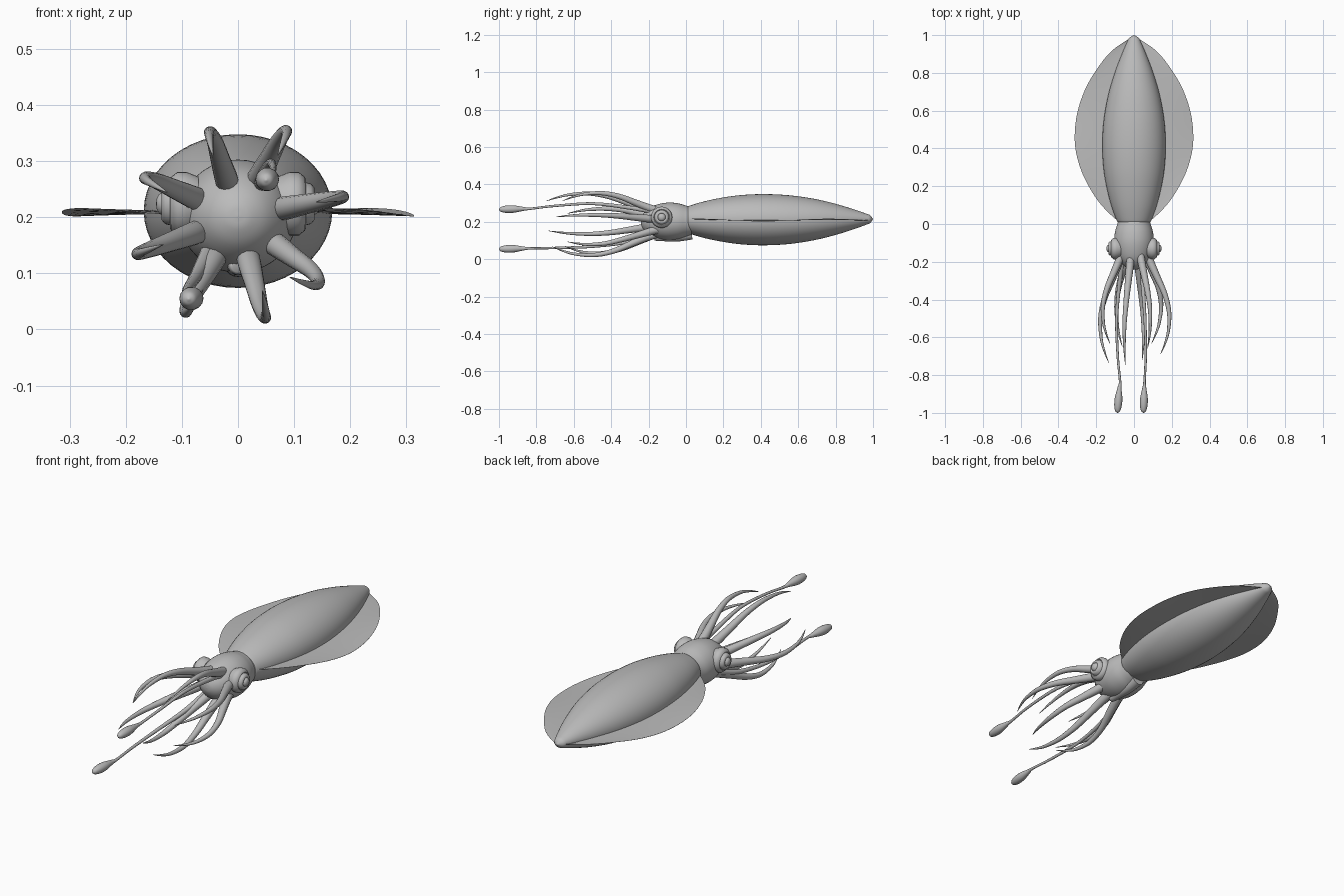
import bpy, bmesh, math
from mathutils import Vector

cube = bpy.data.objects.get("Cube")
if cube:
    bpy.data.objects.remove(cube, do_unlink=True)

GREY = (0.5, 0.5, 0.5, 1)
skin = bpy.data.materials.new("soft grey skin")
skin.use_nodes = True
skin.diffuse_color = GREY
skin.node_tree.nodes["Principled BSDF"].inputs["Base Color"].default_value = GREY


def finish(name, bm, angle=50):
    bmesh.ops.recalc_face_normals(bm, faces=bm.faces)
    mesh = bpy.data.meshes.new(name)
    bm.to_mesh(mesh)
    bm.free()
    mesh.materials.append(skin)
    obj = bpy.data.objects.new(name, mesh)
    bpy.context.collection.objects.link(obj)
    bpy.ops.object.select_all(action='DESELECT')
    obj.select_set(True)
    bpy.context.view_layer.objects.active = obj
    bpy.ops.object.shade_smooth_by_angle(angle=math.radians(angle))
    return obj


def smooth(points, steps=5):
    """Catmull-Rom samples through points of any dimension."""
    pts = [Vector(p) for p in points]
    pts = [2 * pts[0] - pts[1]] + pts + [2 * pts[-1] - pts[-2]]
    out = []
    for a, b, c, d in zip(pts, pts[1:], pts[2:], pts[3:]):
        for i in range(steps):
            t = i / steps
            out.append(0.5 * (2 * b + (c - a) * t + (2 * a - 5 * b + 4 * c - d) * t * t
                              + (3 * b - a - 3 * c + d) * t ** 3))
    return out + [pts[-2]]


def tube(name, stations, sides=16, flat=1.0, follow=True):
    """Closed tube through (x, y, z, radius) stations; flat squashes its height."""
    bm = bmesh.new()
    rings = []
    centres = [Vector(s[:3]) for s in stations]
    for i, s in enumerate(stations):
        lo, hi = (max(i - 1, 0), min(i + 1, len(stations) - 1)) if follow else (0, -1)
        tangent = (centres[hi] - centres[lo]).normalized()
        ref = Vector((0, 1, 0)) if abs(tangent.x) > 0.9 else Vector((1, 0, 0))
        up = tangent.cross(ref).normalized()
        side = up.cross(tangent)
        r = max(s[3], 0.0008)
        rings.append([bm.verts.new(centres[i] + side * r * math.cos(k * math.tau / sides)
                                   + up * r * flat * math.sin(k * math.tau / sides))
                      for k in range(sides)])
    for a, b in zip(rings, rings[1:]):
        for k in range(sides):
            n = (k + 1) % sides
            bm.faces.new((a[k], a[n], b[n], b[k]))
    bm.faces.new(rings[0])
    bm.faces.new(rings[-1])
    return finish(name, bm)


# Mantle: long flattened spindle with an open-looking rim at the head end
mantle = [(0.012, .085), (.02, .092), (.1, .121), (.2, .146), (.3, .162), (.42, .168),
          (.55, .160), (.68, .137), (.8, .102), (.9, .064), (.96, .038), (.985, .025), (1, .001)]
tube("mantle", smooth([(0, y, .211 + .006 * max(y - .5, 0), r) for y, r in mantle], 4),
     48, .815, follow=False)

# Head
head = [(.03, .08), (0, .088), (-.04, .1), (-.09, .105), (-.14, .098), (-.185, .082),
        (-.22, .055), (-.238, .025), (-.242, .001)]
tube("head", smooth([(0, y, .202, r) for y, r in head], 4), 40, .96, follow=False)

# Siphon under the head
tube("siphon", smooth([(0, .03, .135, .03), (0, -.05, .122, .028), (0, -.12, .117, .021),
                       (0, -.165, .115, .016), (0, -.168, .115, .001)], 4), 20)

# Eyes: stepped domes with an iris ring and a pupil
eye = [(.07, .048), (.092, .057), (.108, .057), (.119, .048), (.121, .043), (.118, .039),
       (.130, .036), (.136, .029), (.136, .024), (.133, .021), (.141, .017), (.145, .009),
       (.146, .001)]
for side, label in ((1, "left"), (-1, "right")):
    tube(label + "_eye", [(side * x, -.13, .224, r) for x, r in eye], 28, follow=False)

# Fins: thin, gently waved leaves
outline = smooth([(.085, .015), (.15, .075), (.21, .15), (.27, .26), (.305, .37), (.314, .47),
                  (.3, .59), (.26, .71), (.2, .815), (.12, .915), (.015, .988)], 4)
for side, label in ((1, "left"), (-1, "right")):
    bm = bmesh.new()
    layers = []
    for half in (.002, -.002):
        rows = []
        for x, y in outline:
            rows.append([bm.verts.new((side * x * t, y, .209 + half * (1.2 - t)
                                       + .007 * t * t * math.sin(9 * y + side)))
                         for t in (0, .25, .5, .75, .9, 1)])
        layers.append(rows)
        for a, b in zip(rows, rows[1:]):
            for k in range(5):
                bm.faces.new((a[k], a[k + 1], b[k + 1], b[k]))
    top, bottom = layers
    for i in range(len(outline) - 1):
        bm.faces.new((top[i][-1], top[i + 1][-1], bottom[i + 1][-1], bottom[i][-1]))
    finish(label + "_fin", bm)

# Arms: direction, reach, length and sideways curl of the tip
arms = [(107, .86, 1.04, .01), (62, .95, .92, -.01), (11, 1.03, .96, .0), (-36, 1.0, .88, -.03),
        (-76, 1.0, 1.0, .01), (-120, 1.04, .9, .01), (-160, 1.03, 1.02, 0), (156, .97, .88, .01)]
sweep = [(-.13, .062, .020), (-.20, .082, .021), (-.29, .120, .018), (-.39, .162, .0145),
         (-.49, .184, .0115), (-.59, .180, .008), (-.66, .162, .005), (-.72, .138, .001)]
for n, (deg, reach, length, curl) in enumerate(arms, 1):
    c, s = math.cos(math.radians(deg)), math.sin(math.radians(deg))
    path = []
    for y, r, thick in sweep:
        bend = curl * max(0, (-y - .4) / .3)
        path.append((c * r * reach - s * bend, y * length, .2 + s * r * reach + c * bend, thick))
    tube(f"arm_{n}", smooth(path), 14)

# Feeding tentacles: slender stalks ending in leaf-shaped clubs
stalks = {"left": [(.04, -.15, .25), (.045, -.3, .275), (.058, -.5, .297), (.062, -.7, .285),
                   (.056, -.83, .27)],
          "right": [(-.05, -.15, .145), (-.075, -.3, .095), (-.092, -.5, .068),
                    (-.086, -.7, .06), (-.074, -.83, .058)]}
club = [(-.87, .011), (-.92, .020), (-.96, .020), (-.99, .013), (-1, .001)]
for label, stalk in stalks.items():
    x, _, z = stalk[-1]
    drift = .006 if label == "left" else -.014
    path = [(*p, t) for p, t in zip(stalk, (.014, .011, .008, .0065, .0065))]
    path += [(x - drift * (y + .83) / .17 * (-1 if label == "right" else 1) * -1, y,
              z - .004 * (y + .83) / -.17, r) for y, r in club]
    tube(label + "_tentacle", smooth(path), 14)
